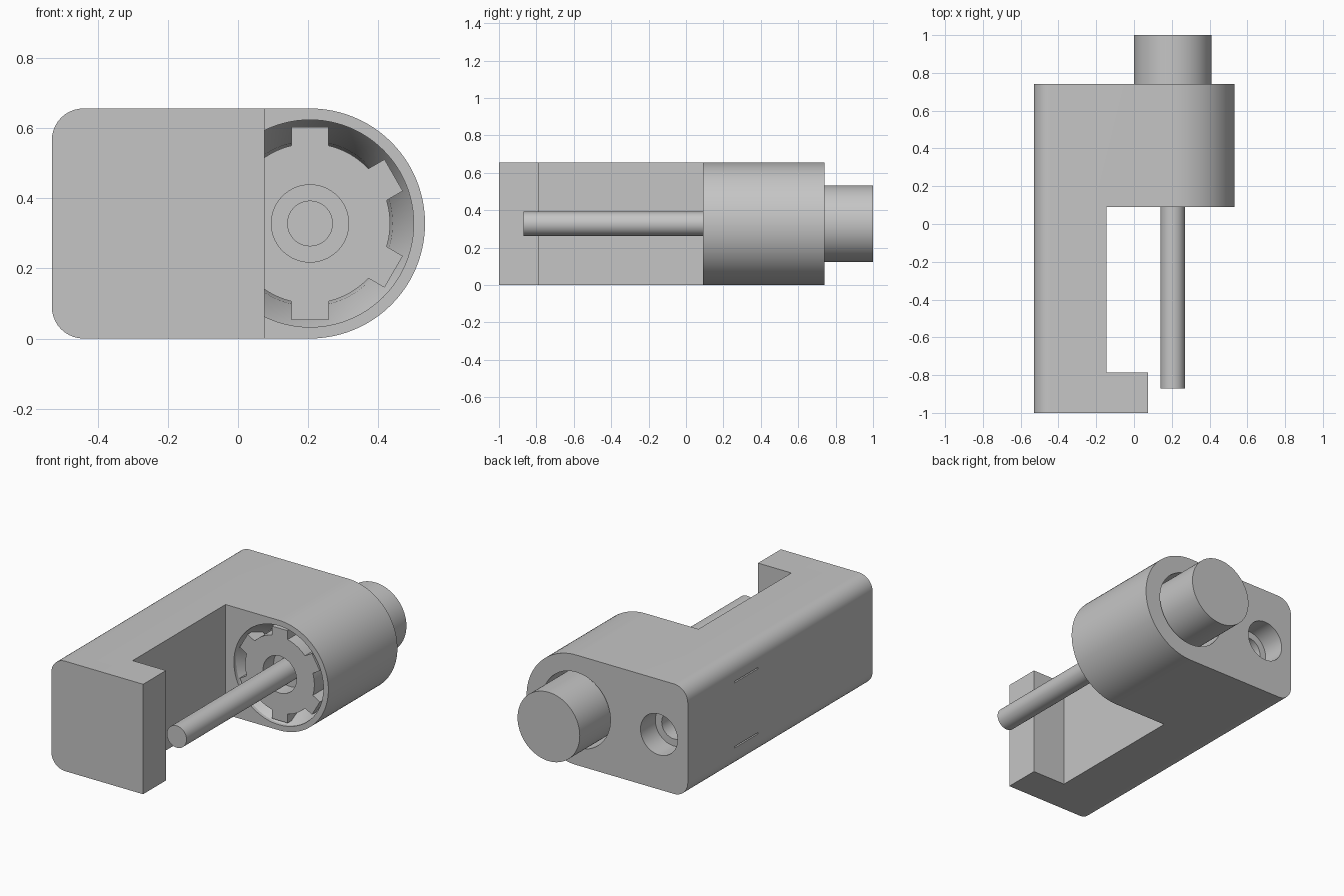
import bpy, bmesh, math
from mathutils import Matrix, Vector

if "Cube" in bpy.data.objects:
    bpy.data.objects.remove(bpy.data.objects["Cube"], do_unlink=True)

GREY = (0.56, 0.56, 0.56, 1)
mat = bpy.data.materials.new("plain grey")
mat.use_nodes = True
mat.diffuse_color = GREY
mat.node_tree.nodes["Principled BSDF"].inputs["Base Color"].default_value = GREY

CX, CZ = 0.205, 0.3275      # spindle axis
R = CZ                      # radius of the rounded side


def finish(name, bm):
    bmesh.ops.recalc_face_normals(bm, faces=bm.faces)
    mesh = bpy.data.meshes.new(name)
    bm.to_mesh(mesh)
    bm.free()
    ob = bpy.data.objects.new(name, mesh)
    bpy.context.collection.objects.link(ob)
    mesh.materials.append(mat)
    return ob


def activate(ob):
    bpy.ops.object.select_all(action='DESELECT')
    ob.select_set(True)
    bpy.context.view_layer.objects.active = ob


def smooth(ob):
    activate(ob)
    bpy.ops.object.shade_smooth_by_angle(angle=math.radians(25))


def box(name, lo, hi):
    bm = bmesh.new()
    lo, hi = Vector(lo), Vector(hi)
    bmesh.ops.create_cube(bm, size=1, matrix=Matrix.Translation((lo + hi) / 2)
                          @ Matrix.Diagonal((*(hi - lo), 1)))
    return finish(name, bm)


def turned(name, profile, x=CX, steps=96):
    """Spin (radius, y) points about an axis parallel to y."""
    bm = bmesh.new()
    verts = [bm.verts.new((x + r, y, CZ)) for r, y in profile]
    edges = [bm.edges.new(pair) for pair in zip(verts, verts[1:])]
    bmesh.ops.spin(bm, geom=verts + edges, cent=(x, 0, CZ), axis=(0, 1, 0),
                   angle=math.tau, steps=steps)
    bmesh.ops.remove_doubles(bm, verts=bm.verts, dist=1e-4)
    return finish(name, bm)


def cut(ob, cutter):
    mod = ob.modifiers.new("cut", 'BOOLEAN')
    mod.operation = 'DIFFERENCE'
    mod.solver = 'EXACT'
    mod.object = cutter
    activate(ob)
    bpy.ops.object.modifier_apply(modifier=mod.name)
    bpy.data.objects.remove(cutter, do_unlink=True)


def arc(cx, cz, r, start, end, n):
    for i in range(n + 1):
        a = math.radians(start + (end - start) * i / n)
        yield cx + r * math.cos(a), cz + r * math.sin(a)


# Body: one side fully rounded, the other with rounded corners
corner = 0.09
outline = [*arc(CX, CZ, R, -90, 90, 48),
           *arc(-0.53 + corner, 2 * R - corner, corner, 90, 180, 10),
           *arc(-0.53 + corner, corner, corner, 180, 270, 10)]
bm = bmesh.new()
face = bm.faces.new([bm.verts.new((x, -1, z)) for x, z in outline])
ext = bmesh.ops.extrude_face_region(bm, geom=[face])
bmesh.ops.translate(bm, vec=(0, 1.74, 0),
                    verts=[v for v in ext["geom"] if isinstance(v, bmesh.types.BMVert)])
body = finish("body", bm)

# Jaw opening and the shortened foot
cut(body, box("jaw_cutter", (-0.145, -0.785, -1), (1, 0.09, 2)))
cut(body, box("foot_cutter", (0.075, -2, -1), (1, -0.7, 2)))

# Stepped, tapered bore for the spindle
cut(body, turned("bore_cutter", [(0, 0), (0.295, 0), (0.295, 0.11), (0.235, 0.22),
                                 (0.225, 0.3), (0.225, 0.9), (0, 0.9)]))

# Counterbored hole in the back
cut(body, turned("back_hole_cutter", [(0, 0.3), (0.08, 0.3), (0.08, 0.6),
                                      (0.122, 0.6), (0.122, 0.9), (0, 0.9)], x=-0.34, steps=48))

# Two narrow slits in the flat side
for side in (-1, 1):
    z = CZ + side * 0.194
    cut(body, box("slit_cutter", (-0.6, 0.08, z - 0.004), (-0.51, 0.30, z + 0.004)))
smooth(body)

# Spindle: shaft, hollowed rotor disc and knob in one turned piece
spindle = turned("spindle", [(0, -0.87), (0.065, -0.87), (0.065, 0.2), (0.11, 0.2),
                             (0.11, 0.1), (0.228, 0.1), (0.228, 0.3), (0.205, 0.3),
                             (0.205, 1), (0, 1)])
smooth(spindle)

# Six lugs around the rotor disc
for i in range(6):
    lug = box(f"rotor_lug_{i + 1}", (-0.052, 0.1, 0.215), (0.052, 0.2, 0.275))
    lug.data.transform(Matrix.Translation((CX, 0, CZ))
                       @ Matrix.Rotation(i * math.tau / 6, 4, 'Y'))
